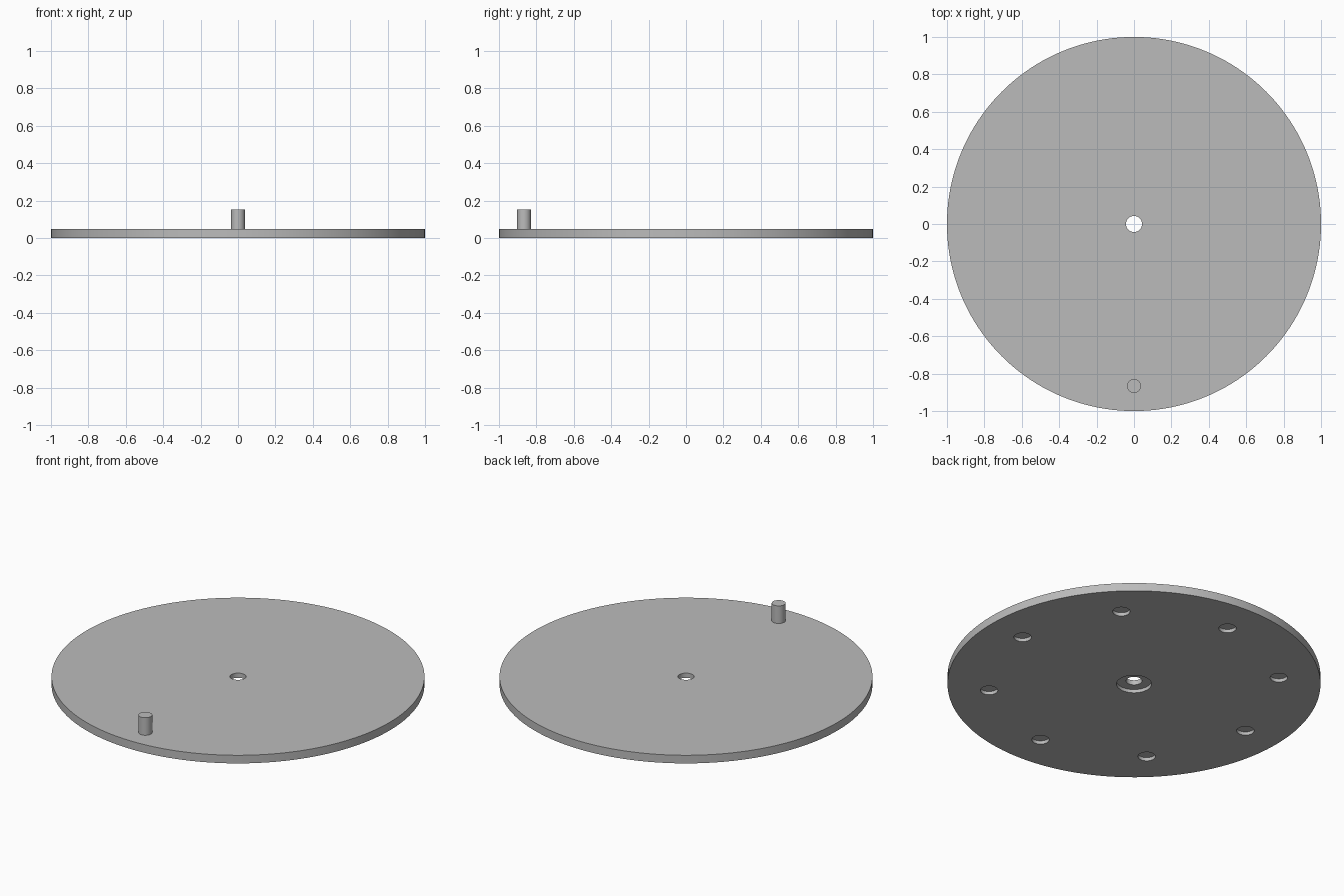
import bpy
from math import cos, sin, tau, radians

cube = bpy.data.objects.get("Cube")
if cube:
    bpy.data.objects.remove(cube, do_unlink=True)

grey = bpy.data.materials.new("plain grey")
grey.use_nodes = True
colour = (0.5, 0.5, 0.5, 1)
grey.diffuse_color = colour
grey.node_tree.nodes["Principled BSDF"].inputs["Base Color"].default_value = colour

THICKNESS = 0.048
RECESS = 0.02


def cylinder(name, radius, bottom, top, x=0, y=0, sides=48):
    bpy.ops.mesh.primitive_cylinder_add(
        vertices=sides, radius=radius, depth=top - bottom,
        location=(x, y, (bottom + top) / 2))
    obj = bpy.context.object
    obj.name = name
    obj.data.materials.append(grey)
    return obj


def smooth(obj):
    bpy.ops.object.select_all(action='DESELECT')
    obj.select_set(True)
    bpy.context.view_layer.objects.active = obj
    bpy.ops.object.shade_smooth_by_angle(angle=radians(30))


def cut(target, cutter):
    cutter.hide_render = True
    mod = target.modifiers.new("hole", 'BOOLEAN')
    mod.operation = 'DIFFERENCE'
    mod.solver = 'EXACT'
    mod.object = cutter
    bpy.context.view_layer.objects.active = target
    bpy.ops.object.modifier_apply(modifier=mod.name)
    bpy.data.objects.remove(cutter, do_unlink=True)


# Flat round plate
disc = cylinder("disc", 1, 0, THICKNESS, sides=160)

# Stepped centre bore: wide recess below, narrow hole right through
cut(disc, cylinder("counterbore_cutter", 0.094, -0.1, RECESS))
cut(disc, cylinder("bore_cutter", 0.043, -0.1, 0.1))

# Ring of shallow round pockets in the underside
for i in range(8):
    a = tau * i / 8
    cut(disc, cylinder("pocket_cutter", 0.047, -0.1, RECESS,
                       0.78 * cos(a), 0.78 * sin(a), 32))
smooth(disc)

# Upright crank handle near the front edge
handle = cylinder("handle_peg", 0.037, THICKNESS, 0.152, y=-0.866)
smooth(handle)
